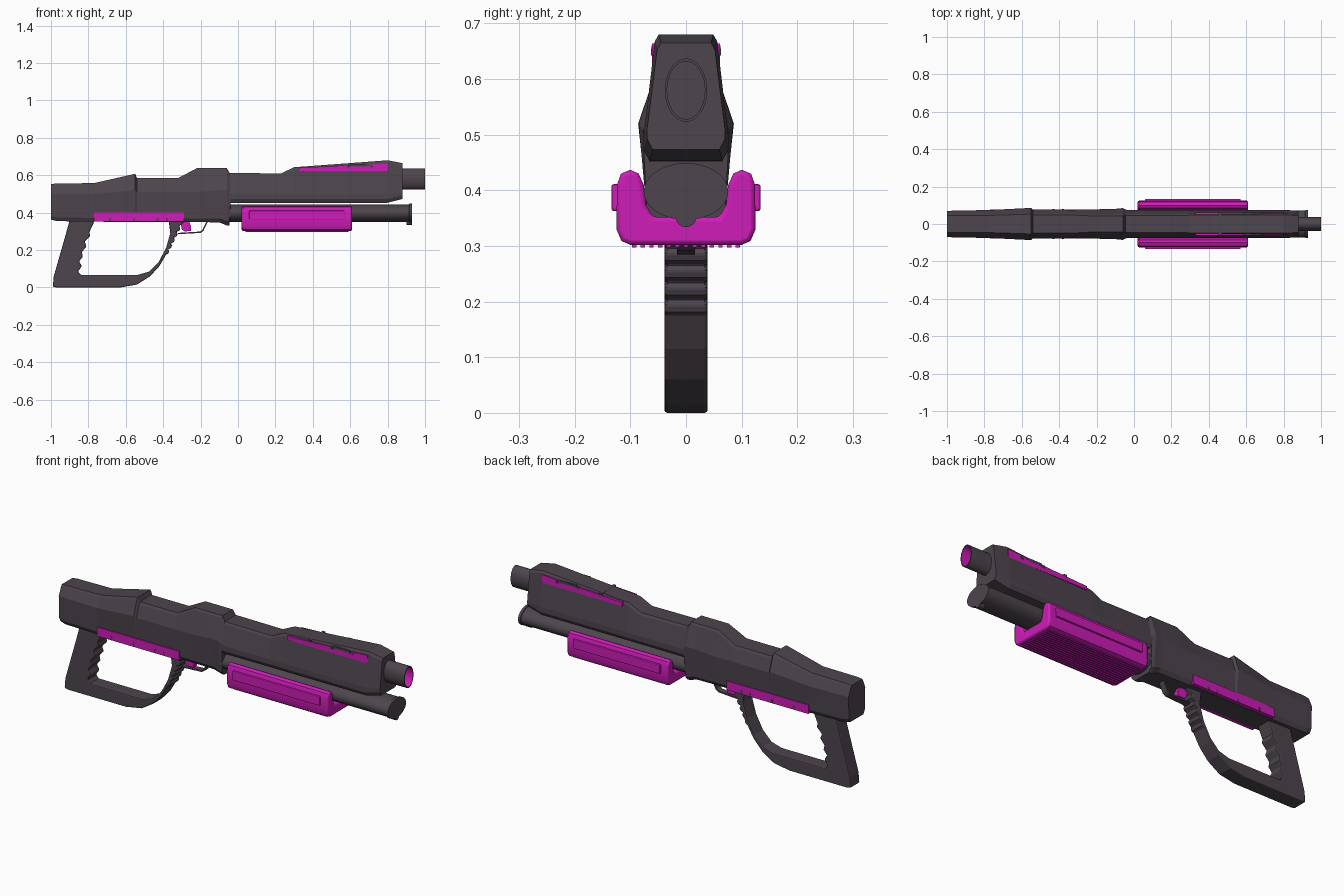
import bpy, bmesh, math
from mathutils import Vector


def material(name, rgb):
    m = bpy.data.materials.new(name)
    m.diffuse_color = (*rgb, 1)
    return m


DARK = material("dark_shell", (0.075, 0.06, 0.075))
PINK = material("magenta_trim", (0.62, 0.012, 0.48))


def finish(name, bm, mat, bevel=0, smooth=False, segs=2):
    bmesh.ops.recalc_face_normals(bm, faces=bm.faces)
    me = bpy.data.meshes.new(name)
    bm.to_mesh(me)
    bm.free()
    ob = bpy.data.objects.new(name, me)
    bpy.context.collection.objects.link(ob)
    me.materials.append(mat)
    if bevel:
        b = ob.modifiers.new("bevel", 'BEVEL')
        b.width, b.segments, b.limit_method = bevel, segs, 'ANGLE'
        b.angle_limit = math.radians(50)
    if smooth:
        bpy.ops.object.select_all(action='DESELECT')
        ob.select_set(True)
        bpy.context.view_layer.objects.active = ob
        bpy.ops.object.shade_smooth_by_angle(angle=math.radians(35))
    return ob


def loft(name, rings, mat, **kw):
    """Skin equal-length rings of points and cap both ends."""
    bm = bmesh.new()
    vs = [[bm.verts.new(p) for p in r] for r in rings]
    n = len(rings[0])
    for a, b in zip(vs, vs[1:]):
        for i in range(n):
            j = (i + 1) % n
            bm.faces.new((a[i], a[j], b[j], b[i]))
    bm.faces.new(vs[0])
    bm.faces.new(vs[-1])
    return finish(name, bm, mat, **kw)


def side_prism(name, pts, half, mat, **kw):
    """Side (x, z) profile extruded across y."""
    return loft(name, [[(x, y, z) for x, z in pts] for y in (-half, half)], mat, **kw)


def box(name, x0, x1, y0, y1, z0, z1, mat, **kw):
    pts = [(x0, z0), (x1, z0), (x1, z1), (x0, z1)]
    return loft(name, [[(x, y, z) for x, z in pts] for y in (y0, y1)], mat, **kw)


def oval(x, ry, rz, zc, n=32):
    return [(x, ry * math.cos(2 * math.pi * i / n), zc + rz * math.sin(2 * math.pi * i / n))
            for i in range(n)]


def section(x, zb, zt, wb, wl, wm, zm, wt):
    half = [(wb, zb), (wl, zb + 0.02), (wm, zm), (wt, zt - 0.012), (wt - 0.007, zt)]
    return [(x, y, z) for y, z in half] + [(x, -y, z) for y, z in reversed(half)]


# Main shell, rear stock to front block
loft("body_shell", [section(*s) for s in (
    (-1.00, .363, .553, .055, .066, .070, .50, .052),
    (-0.97, .355, .556, .058, .068, .071, .50, .053),
    (-0.77, .352, .558, .058, .070, .075, .50, .053),
    (-0.55, .350, .608, .058, .070, .086, .52, .060),
    (-0.54, .350, .585, .058, .070, .077, .51, .055),
    (-0.32, .350, .585, .058, .070, .076, .51, .055),
    (-0.22, .350, .638, .055, .070, .078, .51, .050),
    (-0.10, .348, .638, .055, .070, .081, .52, .050),
    (-0.06, .332, .638, .050, .070, .085, .52, .050),
    (-0.045, .332, .612, .050, .070, .077, .51, .053),
    (-0.040, .452, .612, .065, .076, .076, .50, .053),
    (0.23, .453, .610, .065, .076, .076, .50, .053),
    (0.30, .453, .643, .065, .076, .076, .50, .054),
    (0.80, .453, .680, .065, .076, .076, .50, .056),
    (0.88, .473, .665, .060, .070, .070, .51, .052))], DARK)

# Hollow barrel with a coloured bore
barrel = loft("barrel", [oval(.86, .038, .057, .58), oval(1.0, .038, .057, .58),
                         oval(1.0, .034, .052, .58), oval(.90, .034, .052, .58)],
              DARK, smooth=True)
barrel.data.materials.append(PINK)
for p in barrel.data.polygons[64:96]:
    p.material_index = 1

# Lower tube with end lip and small stud
loft("lower_tube", [oval(-.06, .072, .047, .398), oval(.915, .072, .047, .398),
                    oval(.917, .076, .051, .398), oval(.93, .076, .051, .398)],
     DARK, smooth=True)
loft("tube_stud", [oval(.90, .018, .016, .350, 16), oval(.93, .018, .016, .350, 16)],
     DARK, smooth=True)

# Sliding fore grip: U-shaped section with side rails and underside ribs
u = [(.100, .302), (.116, .309), (.125, .330), (.124, .410), (.117, .430), (.100, .437),
     (.085, .430), (.076, .410), (.072, .375), (.060, .352)]
u = u + [(-y, z) for y, z in reversed(u)]
loft("fore_grip", [[(x, y, z) for y, z in u] for x in (.02, .61)], PINK,
     bevel=.008, smooth=True)
for s, side in ((-1, "near"), (1, "far")):
    box("fore_grip_rail_" + side, .06, .57, *sorted((s * .115, s * .134)), .363, .411,
        PINK, bevel=.004)
for i in range(13):
    y = (i - 6) * .0155
    box("fore_grip_rib", .04, .59, y - .004, y + .004, .297, .305, PINK)

# Rear handle: closed loop with finger waves on both gripping faces
outer = [(-.90, .36), (-.925, .27), (-.985, .06), (-.99, .005), (-.97, 0), (-.63, 0),
         (-.54, .016), (-.47, .06), (-.42, .115), (-.385, .175)]
waves = []
for i in range(5):
    t = i / 5
    x, z = -.385 + .075 * t, .175 + .155 * t
    waves += [(x + .012, z + .006), (x + .018, z + .020), (x + .010, z + .028)]
inner = [(-.285, .355), (-.37, .355), (-.362, .29), (-.385, .21), (-.425, .135),
         (-.475, .085), (-.535, .068), (-.84, .068), (-.855, .085), (-.835, .115),
         (-.85, .14), (-.83, .165), (-.835, .19), (-.81, .22), (-.82, .245),
         (-.79, .275), (-.795, .295), (-.765, .36)]
side_prism("loop_handle", outer + waves + inner, .039, DARK, bevel=.007)

# Trigger and thin guard
side_prism("trigger", [(-.31, .36), (-.30, .31), (-.285, .30), (-.25, .302),
                       (-.25, .325), (-.265, .36)], .014, PINK)
side_prism("trigger_guard", [(-.32, .285), (-.20, .292), (-.185, .302), (-.16, .355),
                             (-.168, .355), (-.191, .308), (-.203, .299), (-.32, .292)],
           .016, DARK)

# Coloured side inlays with dark dividers
side_prism("rear_inlay", [(-.77, .353), (-.29, .353), (-.29, .40), (-.77, .40)], .0775, PINK)
for x in (-.685, -.555, -.43, -.38):
    box("rear_inlay_divider", x - .005, x + .005, -.079, .079, .354, .372, DARK)
side_prism("front_inlay", [(.33, .622), (.80, .622), (.80, .664), (.70, .658), (.33, .641)],
           .0615, PINK)
for x in (.46, .59, .715):
    box("front_inlay_divider", x - .008, x + .008, -.0625, .0625, .642, .655, DARK)
box("front_inlay_cover", .60, .70, -.0622, .0622, .648, .660, DARK)
